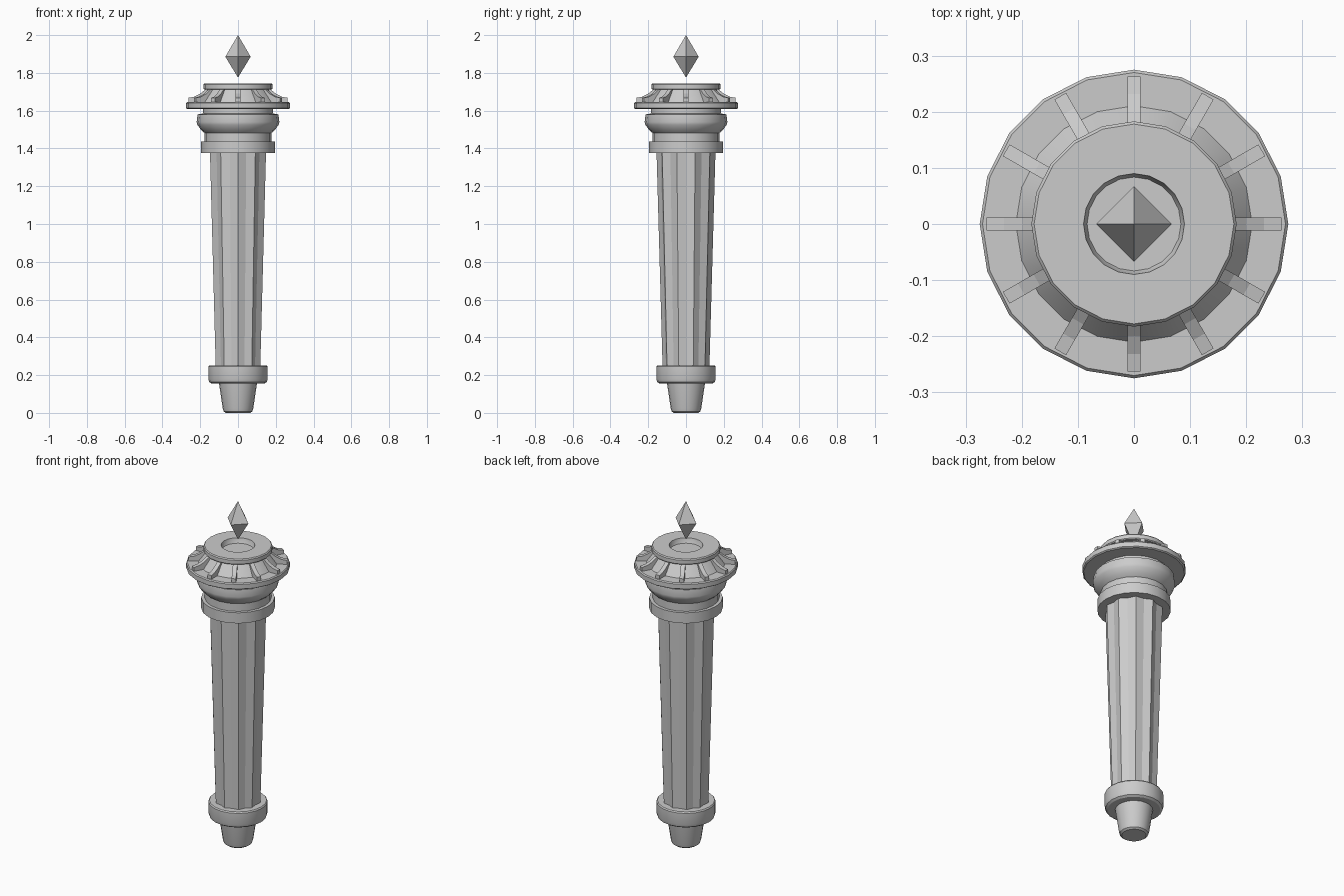
import bpy, bmesh
from math import sin, cos, pi

if "Cube" in bpy.data.objects:
    bpy.data.objects.remove(bpy.data.objects["Cube"])


def finish(name, bm, smooth=True):
    bmesh.ops.recalc_face_normals(bm, faces=bm.faces)
    mesh = bpy.data.meshes.new(name)
    bm.to_mesh(mesh)
    bm.free()
    ob = bpy.data.objects.new(name, mesh)
    bpy.context.collection.objects.link(ob)
    if smooth:
        bpy.ops.object.select_all(action='DESELECT')
        ob.select_set(True)
        bpy.context.view_layer.objects.active = ob
        bpy.ops.object.shade_smooth_by_angle(angle=0.5)
    return ob


def turned(name, profile, n=20):
    """Turn an (r, z) profile around z; both ends are capped."""
    bm = bmesh.new()
    rings = [[bm.verts.new((r * cos(2 * pi * i / n), r * sin(2 * pi * i / n), z))
              for i in range(n)] for r, z in profile]
    for a, b in zip(rings, rings[1:]):
        for i in range(n):
            j = (i + 1) % n
            bm.faces.new((a[i], a[j], b[j], b[i]))
    bm.faces.new(rings[0])
    bm.faces.new(rings[-1])
    return finish(name, bm)


# handle end and collars
turned("end_plug", [(.065, 0), (.076, .008), (.081, .025), (.101, .16)])
turned("base_collar", [(.14, .155), (.152, .163), (.157, .18), (.157, .245), (.152, .252)])
turned("upper_collar", [(.195, 1.375), (.195, 1.437)])
turned("flared_cup", [(.177, 1.43), (.177, 1.482), (.195, 1.497), (.215, 1.525),
                      (.219, 1.54), (.214, 1.58), (.186, 1.585), (.186, 1.615)])

# fluted tapering shaft: ten ridges, one facing the front
bm = bmesh.new()
rings = []
for radius, z in ((.124, .245), (.156, 1.38)):
    ring = []
    for i in range(20):
        a = -pi / 2 + i * pi / 10
        r = radius * (1 if i % 2 == 0 else .9)
        ring.append(bm.verts.new((r * cos(a), r * sin(a), z)))
    rings.append(ring)
for i in range(20):
    j = (i + 1) % 20
    bm.faces.new((rings[0][i], rings[0][j], rings[1][j], rings[1][i]))
for ring in rings:
    bm.faces.new(ring)
finish("fluted_shaft", bm, smooth=False)

# crown: wide disc, sloping core, top ring with a bowl
turned("crown_disc", [(.268, 1.608), (.275, 1.613), (.275, 1.64), (.27, 1.646)])
turned("crown_core", [(.215, 1.64), (.16, 1.715)])
turned("top_ring", [(.178, 1.711), (.183, 1.716), (.183, 1.738), (.178, 1.744),
                    (.09, 1.744), (.083, 1.712), (.062, 1.685), (.03, 1.67)])

# twelve ribs around the crown
rib = [(.15, 1.64), (.263, 1.64), (.263, 1.668), (.232, 1.674), (.2, 1.69), (.172, 1.713), (.15, 1.713)]
bm = bmesh.new()
for k in range(12):
    c, s = cos(k * pi / 6), sin(k * pi / 6)
    sides = [[bm.verts.new((r * c - w * s, r * s + w * c, z)) for r, z in rib] for w in (-.012, .012)]
    for side in sides:
        bm.faces.new(side)
    for i in range(len(rib)):
        j = (i + 1) % len(rib)
        bm.faces.new((sides[0][i], sides[0][j], sides[1][j], sides[1][i]))
finish("crown_ribs", bm, smooth=False)

# floating crystal
bm = bmesh.new()
tip, foot = bm.verts.new((0, 0, 2)), bm.verts.new((0, 0, 1.775))
mid = [bm.verts.new((.067 * x, .067 * y, 1.886)) for x, y in ((1, 0), (0, 1), (-1, 0), (0, -1))]
for i in range(4):
    bm.faces.new((mid[i], mid[(i + 1) % 4], tip))
    bm.faces.new((mid[(i + 1) % 4], mid[i], foot))
finish("crystal", bm, smooth=False)
